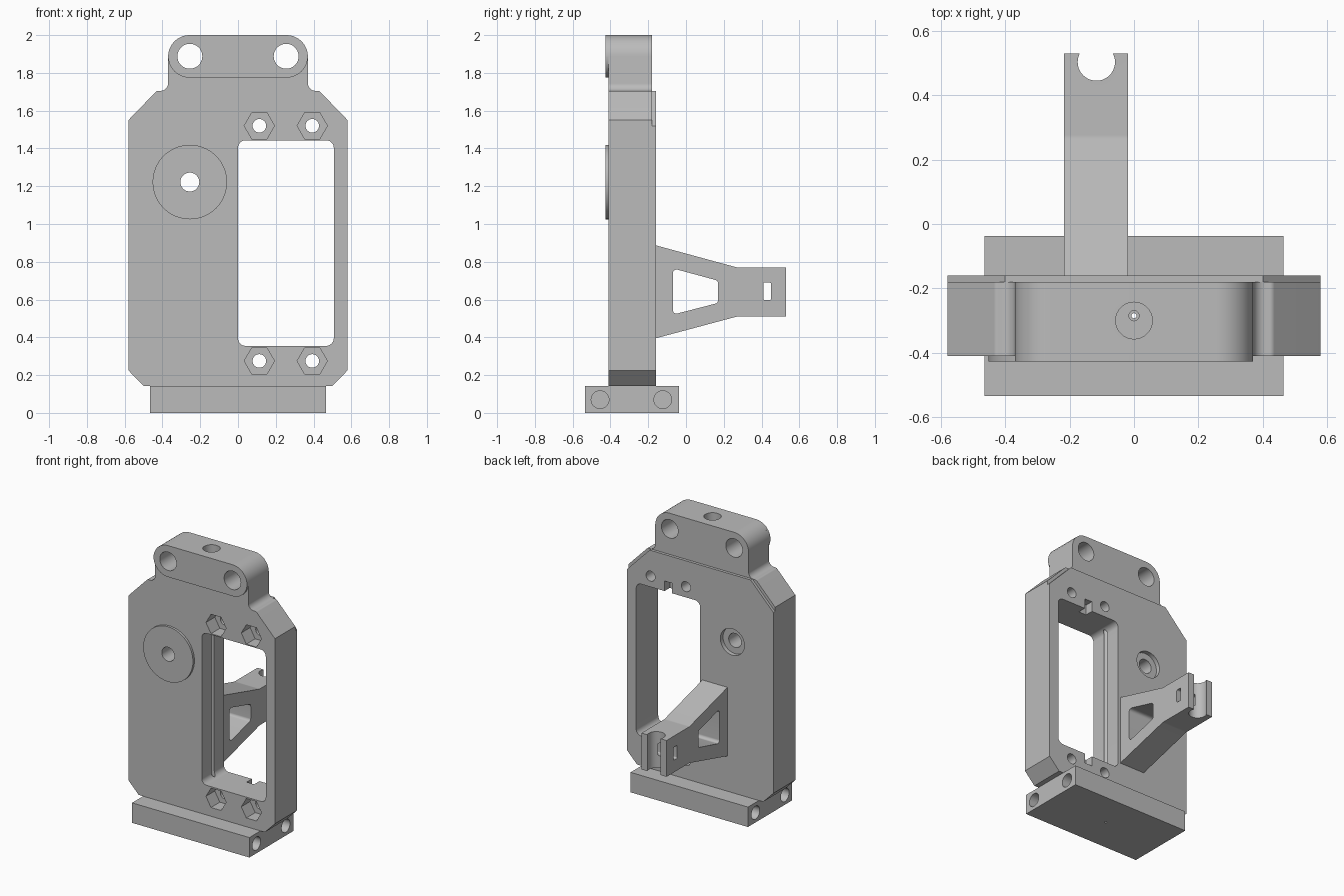
import bpy, bmesh, math
from mathutils import Vector

cube = bpy.data.objects.get("Cube")
if cube:
    bpy.data.objects.remove(cube, do_unlink=True)

grey = bpy.data.materials.new("Machined grey")
grey.use_nodes = True
grey.diffuse_color = (0.5, 0.5, 0.5, 1)
grey.node_tree.nodes["Principled BSDF"].inputs["Base Color"].default_value = (0.5, 0.5, 0.5, 1)


def circle(u, v, r, n=40):
    return [(u + r * math.cos(2 * math.pi * i / n), v + r * math.sin(2 * math.pi * i / n)) for i in range(n)]


def rect(u0, u1, v0, v1, r=0):
    return rounded([(u0, v0, r), (u1, v0, r), (u1, v1, r), (u0, v1, r)])


def rounded(corners, steps=8):
    """Outline from (u, v, fillet radius) corners."""
    out = []
    for i, (u, v, r) in enumerate(corners):
        p = Vector((u, v))
        if not r:
            out.append((u, v))
            continue
        a = (Vector(corners[i - 1][:2]) - p).normalized()
        b = (Vector(corners[(i + 1) % len(corners)][:2]) - p).normalized()
        half = a.angle(b) / 2
        centre = p + (a + b).normalized() * r / math.sin(half)
        d = r / math.tan(half)
        s, e = p + a * d - centre, p + b * d - centre
        for k in range(steps + 1):
            out.append(tuple(centre + s.lerp(e, k / steps).normalized() * r))
    return out


def prism(name, outline, axis, lo, hi):
    """Extrude an outline along an axis between lo and hi."""
    place = {"x": lambda u, v, w: (w, u, v),
             "y": lambda u, v, w: (u, w, v),
             "z": lambda u, v, w: (u, v, w)}[axis]
    bm = bmesh.new()
    ends = [[bm.verts.new(place(u, v, w)) for u, v in outline] for w in (lo, hi)]
    n = len(outline)
    for ring in ends:
        bm.faces.new(ring)
    for i in range(n):
        j = (i + 1) % n
        bm.faces.new((ends[0][i], ends[0][j], ends[1][j], ends[1][i]))
    bmesh.ops.recalc_face_normals(bm, faces=bm.faces)
    mesh = bpy.data.meshes.new(name)
    bm.to_mesh(mesh)
    bm.free()
    mesh.materials.append(grey)
    obj = bpy.data.objects.new(name, mesh)
    bpy.context.collection.objects.link(obj)
    return obj


def cut(targets, outline, axis, lo, hi):
    """Subtract a prism from each target."""
    cutter = prism("cutter", outline, axis, lo, hi)
    cutter.hide_render = True
    for obj in targets:
        mod = obj.modifiers.new("cut", "BOOLEAN")
        mod.operation = "DIFFERENCE"
        mod.solver = "EXACT"
        mod.object = cutter
        bpy.context.view_layer.objects.active = obj
        bpy.ops.object.modifier_apply(modifier=mod.name)
    bpy.data.objects.remove(cutter, do_unlink=True)


def mirrored(half):
    return half + [(-u, v, r) for u, v, r in reversed(half)]


# Main housing with chamfered corners and rounded top lug
FRONT, SEAM, BACK = -0.41, -0.18, -0.16
low = [(0.5, 0.143, 0), (0.58, 0.225, 0)]
housing = prism("housing", rounded(mirrored(low + [
    (0.58, 1.55, 0), (0.43, 1.705, 0.02), (0.37, 1.705, 0.04), (0.37, 2, 0.113)])), "y", FRONT, SEAM)
back_plate = prism("back_plate", rounded(mirrored(low + [
    (0.58, 1.52, 0), (0.4, 1.705, 0)])), "y", SEAM, BACK)
lug_face = prism("lug_face", rect(-0.37, 0.37, 1.775, 2, 0.1124), "y", -0.427, FRONT)
round_boss = prism("round_boss", circle(-0.255, 1.222, 0.197, 64), "y", -0.427, FRONT)
body = [housing, back_plate]

# Window opening with locating notches at top and bottom
cut(body, rect(0, 0.507, 0.355, 1.443, 0.04), "y", -1, 1)
for z0, z1 in ((0.285, 0.4), (1.4, 1.515)):
    cut(body, rect(0.222, 0.282, z0, z1), "y", -0.22, 0)

# Bolt holes with hexagonal nut pockets
for x in (0.113, 0.393):
    for z in (0.275, 1.52):
        cut(body, circle(x, z, 0.036, 24), "y", -1, 1)
        cut([housing], circle(x, z, 0.08, 6), "y", -1, -0.31)

# Lug holes, boss bore and its rear recess
for x in (-0.255, 0.255):
    cut([housing, lug_face], circle(x, 1.888, 0.066), "y", -1, 1)
cut(body + [round_boss], circle(-0.255, 1.222, 0.05), "y", -1, 1)
cut(body, circle(-0.255, 1.222, 0.095), "y", -0.19, 1)

# Vertical bore from the top
cut([housing], circle(0, -0.3, 0.057), "z", 1.75, 3)
cut([housing], circle(0, -0.285, 0.016, 16), "z", -1, 1.8)

# Base block with blind side holes
base = prism("base_block", rect(-0.465, 0.465, -0.535, -0.037), "z", 0, 0.143)
cut([base], circle(0, -0.285, 0.008, 12), "z", -1, 1)
for y in (-0.455, -0.123):
    for lo, hi in ((-1, -0.2), (0.2, 1)):
        cut([base], circle(y, 0.07, 0.047, 32), "x", lo, hi)

# Rear tapered arm with side cutouts and an open clip at the tip
arm = prism("rear_arm", rounded([
    (BACK, 0.395, 0), (0.27, 0.51, 0.05), (0.53, 0.51, 0),
    (0.53, 0.77, 0), (0.27, 0.77, 0.05), (BACK, 0.887, 0)]), "x", -0.217, -0.018)
cut([arm], rounded([(-0.07, 0.52, 0.02), (0.17, 0.582, 0.02),
                    (0.17, 0.7, 0.02), (-0.07, 0.765, 0.02)]), "x", -1, 1)
cut([arm], rect(0.41, 0.45, 0.597, 0.69, 0.008), "x", -1, 1)
cut([arm], circle(-0.117, 0.503, 0.058), "z", 0, 1)
cut([arm], rect(-0.168, -0.066, 0.5, 0.6), "z", 0, 1)

# Smooth the curved walls, keep machined edges sharp
bpy.ops.object.select_all(action="DESELECT")
for obj in body + [lug_face, round_boss, base, arm]:
    obj.select_set(True)
    bpy.context.view_layer.objects.active = obj
bpy.ops.object.shade_smooth_by_angle(angle=math.radians(30))
